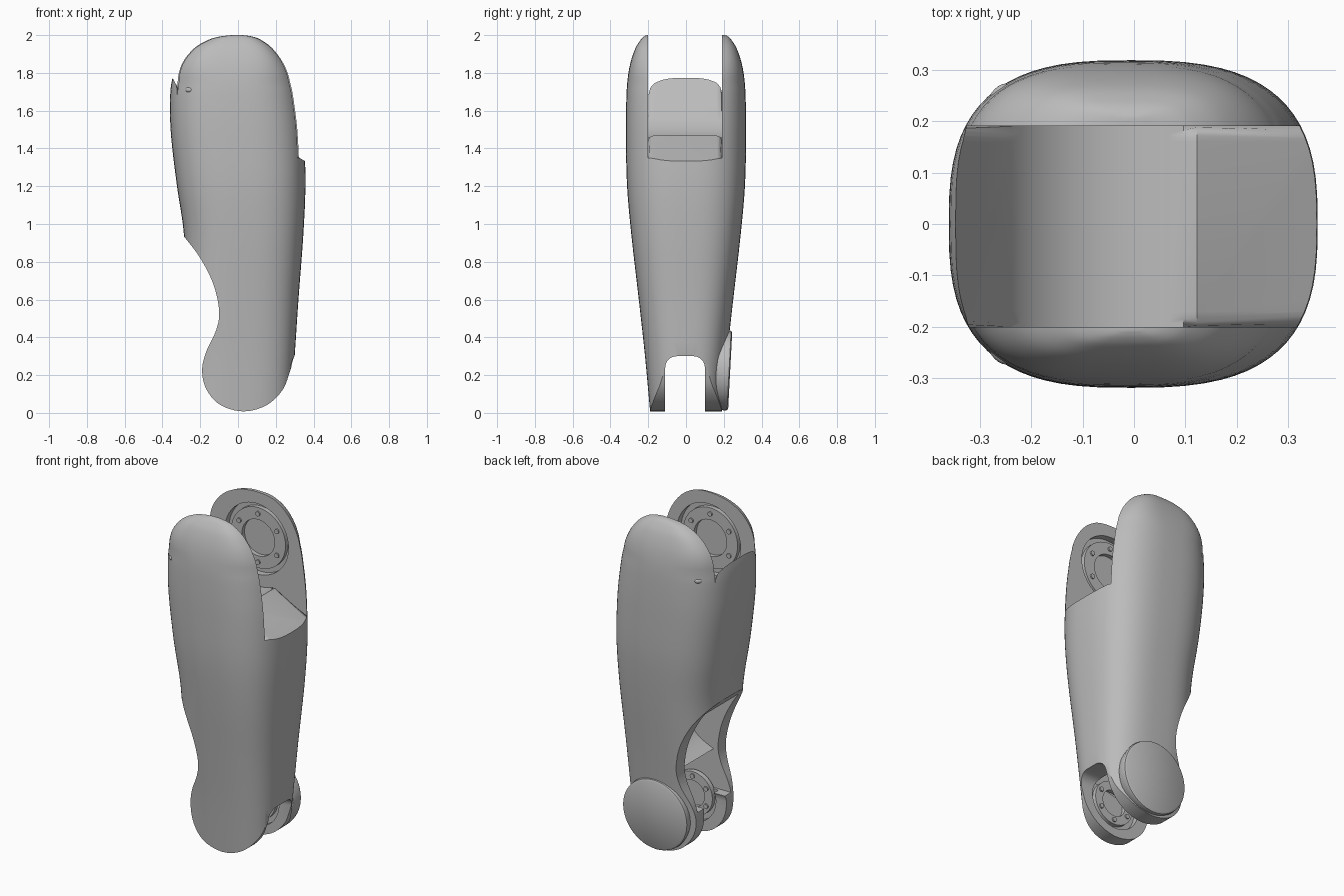
import bpy, bmesh, math
from mathutils import Vector

cube = bpy.data.objects.get("Cube")
if cube:
    bpy.data.objects.remove(cube, do_unlink=True)

grey = bpy.data.materials.new("plain grey")
grey.use_nodes = True
grey.diffuse_color = (0.5, 0.5, 0.5, 1)
grey.node_tree.nodes["Principled BSDF"].inputs["Base Color"].default_value = (0.5, 0.5, 0.5, 1)


def finish(bm, name):
    bmesh.ops.recalc_face_normals(bm, faces=bm.faces)
    mesh = bpy.data.meshes.new(name)
    bm.to_mesh(mesh)
    bm.free()
    mesh.materials.append(grey)
    ob = bpy.data.objects.new(name, mesh)
    bpy.context.collection.objects.link(ob)
    return ob


def spline(points, steps):
    """Smooth curve through points of any dimension."""
    pts = [Vector(p) for p in points]
    out = []
    for i in range(len(pts) - 1):
        a, b, c, d = pts[max(i - 1, 0)], pts[i], pts[i + 1], pts[min(i + 2, len(pts) - 1)]
        for k in range(steps):
            t = k / steps
            out.append(b + (c - a) * (t / 2) + (a * 2 - b * 5 + c * 4 - d) * (t * t / 2)
                       + (b * 3 - a - c * 3 + d) * (t ** 3 / 2))
    return out + [pts[-1]]


def extrude(name, outline, axis, lo, hi, round_by=0):
    """Prism from an outline, along y (outline x,z) or x (outline y,z)."""
    bm = bmesh.new()
    place = (lambda a, b, t: (a, t, b)) if axis == "y" else (lambda a, b, t: (t, a, b))
    ends = [[bm.verts.new(place(p[0], p[1], t)) for p in outline] for t in (lo, hi)]
    caps = [bm.faces.new(e) for e in ends]
    n = len(outline)
    for i in range(n):
        j = (i + 1) % n
        bm.faces.new((ends[0][i], ends[0][j], ends[1][j], ends[1][i]))
    if round_by:
        edges = [e for f in caps for e in f.edges]
        bmesh.ops.bevel(bm, geom=edges, offset=round_by, segments=4, profile=0.5, affect="EDGES")
    return finish(bm, name)


def lathe(name, cx, cz, profile, closed=False, sides=48):
    """Turn a (radius, y) profile about a y axis; a ring when closed."""
    bm = bmesh.new()
    rings = []
    for i in range(sides):
        a = math.tau * i / sides
        rings.append([bm.verts.new((cx + r * math.cos(a), y, cz + r * math.sin(a))) for r, y in profile])
    m = len(profile)
    for i in range(sides):
        r0, r1 = rings[i], rings[(i + 1) % sides]
        for k in range(m if closed else m - 1):
            j = (k + 1) % m
            bm.faces.new((r0[k], r1[k], r1[j], r0[j]))
    if not closed:
        bm.faces.new([r[0] for r in rings])
        bm.faces.new([r[-1] for r in rings])
    return finish(bm, name)


def cut(ob, tool, operation="DIFFERENCE"):
    mod = ob.modifiers.new("cut", "BOOLEAN")
    mod.operation, mod.object, mod.solver = operation, tool, "EXACT"
    bpy.context.view_layer.objects.active = ob
    bpy.ops.object.modifier_apply(modifier=mod.name)
    bpy.data.objects.remove(tool, do_unlink=True)


# Main shell: rounded sections (height, back x, front x, half depth)
keys = [(-0.05, -0.28, 0.275, 0.185), (0.3, -0.27, 0.30, 0.217), (0.6, -0.28, 0.32, 0.25),
        (0.93, -0.285, 0.345, 0.288), (1.2, -0.323, 0.357, 0.312), (1.45, -0.353, 0.35, 0.318),
        (1.62, -0.36, 0.332, 0.317), (1.75, -0.352, 0.308, 0.311), (1.85, -0.317, 0.262, 0.295),
        (1.93, -0.25, 0.2, 0.268), (1.975, -0.175, 0.14, 0.24), (1.993, -0.11, 0.09, 0.222),
        (2.0, -0.04, 0.03, 0.208)]
bm = bmesh.new()
loops = []
SIDES = 72
for z, x0, x1, hy in spline(keys, 4):
    power = 2.8 + 1.4 * max(0, min(1, (z - 1.75) / 0.25))
    loop = []
    for i in range(SIDES):
        a = math.tau * i / SIDES
        c, s = math.cos(a), math.sin(a)
        sx = math.copysign(abs(c) ** (2 / power), c)
        sy = math.copysign(abs(s) ** (2 / power), s)
        loop.append(bm.verts.new(((x0 + x1) / 2 + sx * (x1 - x0) / 2, sy * hy, z)))
    loops.append(loop)
for lo, hi in zip(loops, loops[1:]):
    for i in range(SIDES):
        j = (i + 1) % SIDES
        bm.faces.new((lo[i], lo[j], hi[j], hi[i]))
bm.faces.new(loops[0])
bm.faces.new(loops[-1])
shell = finish(bm, "link_shell")

# Trim to the waisted lower outline with its round foot
waist = spline([(-0.283, 0.93), (-0.2, 0.82), (-0.13, 0.68), (-0.1, 0.54), (-0.115, 0.44),
                (-0.17, 0.32), (-0.19, 0.22), (-0.165, 0.12), (-0.09, 0.04), (0.03, 0.008),
                (0.15, 0.04), (0.235, 0.12), (0.275, 0.22), (0.31, 0.34)], 5)
outline = [(-0.6, 2.2), (-0.6, 0.95)] + [tuple(p) for p in waist] + [(0.6, 0.4), (0.6, 2.2)]
cut(shell, extrude("trim", outline, "y", -0.5, 0.5), "INTERSECT")

# Upper fork slot with a hollow round floor
floor = [(0.28 * math.sin(a), 1.72 - 0.28 * math.cos(a))
         for a in (math.radians(-58 + 84 * i / 14) for i in range(15))]
slot = [(-0.8, 1.79), (-0.35, 1.78)] + floor + [(0.36, 1.33), (0.8, 1.1), (0.8, 2.3), (-0.8, 2.3)]
cut(shell, extrude("slot", slot, "y", -0.2, 0.19, 0.03), "DIFFERENCE")

# Lower fork slot with rounded top corners
arch = [(-0.11, -0.2), (0.1, -0.2)]
for cy, start in ((0.04, 0), (-0.05, 90)):
    for i in range(7):
        a = math.radians(start + 15 * i)
        arch.append((cy + 0.06 * math.cos(a), 0.24 + 0.06 * math.sin(a)))
cut(shell, extrude("arch", arch, "x", -0.8, 0.8))

# Open cavity behind the waist
cavity = [(-0.5, 0.87), (-0.24, 0.87), (-0.1, 0.9), (0.12, 0.84), (0.22, 0.68), (0.23, 0.45),
          (0.18, 0.32), (-0.02, 0.27), (-0.5, 0.27)]
cut(shell, extrude("cavity", cavity, "y", -0.16, 0.155))

# Round pockets in the inner cheeks
for cx, cz, r, lo, hi in ((-0.01, 1.72, 0.21, -0.24, 0.23), (0.04, 0.22, 0.16, -0.145, 0.135)):
    cut(shell, lathe("pocket", cx, cz, [(r, lo), (r, hi)]))

parts = [shell]

# Motor mounts and foot bearings: ring, hub and bolts on each cheek
for cx, cz, r, wall, s, label in ((-0.01, 1.72, 0.18, 0.23, 1, "left_motor"),
                                  (-0.01, 1.72, 0.18, -0.24, -1, "right_motor"),
                                  (0.04, 0.22, 0.13, 0.135, 1, "left_foot"),
                                  (0.04, 0.22, 0.13, -0.145, -1, "right_foot")):
    back, face = wall + s * 0.005, wall - s * 0.025
    parts.append(lathe(label + "_ring", cx, cz, [(r, back), (r, face), (r * 0.6, face), (r * 0.6, back)], True))
    for i in range(6):
        a = math.tau * (i + 0.5) / 6
        parts.append(lathe(label + "_bolt", cx + r * 0.8 * math.cos(a), cz + r * 0.8 * math.sin(a),
                           [(0.014, back), (0.014, face - s * 0.008)], sides=12))

# Cross web inside the cavity
web = spline([(-0.07, 0.5), (0.04, 0.56), (0.12, 0.68), (0.16, 0.83)], 5)
parts.append(extrude("cavity_web", [tuple(p) for p in web] + [(p.x + 0.03, p.y - 0.01) for p in reversed(web)],
                     "y", -0.165, 0.16))

# Round cover on the back of the foot, leaning with the side wall
cover = lathe("foot_cover", 0, 0, [(0.17, -0.07), (0.2, -0.045), (0.213, 0.0), (0.21, 0.016), (0.2, 0.022)])
cover.location = (0.045, 0.212, 0.225)
cover.rotation_euler.x = -math.radians(3)
parts.append(cover)

# Small plugs on the rear corners
for s in (-1, 1):
    bm = bmesh.new()
    bmesh.ops.create_uvsphere(bm, u_segments=16, v_segments=8, radius=0.02)
    plug = finish(bm, "corner_plug")
    plug.scale = (1.2, 0.6, 0.7)
    plug.rotation_euler.z = s * math.radians(45)
    plug.location = (-0.262, s * 0.254, 1.71)
    parts.append(plug)

for ob in parts:
    bpy.ops.object.select_all(action="DESELECT")
    ob.select_set(True)
    bpy.context.view_layer.objects.active = ob
    bpy.ops.object.shade_smooth_by_angle(angle=math.radians(32))
